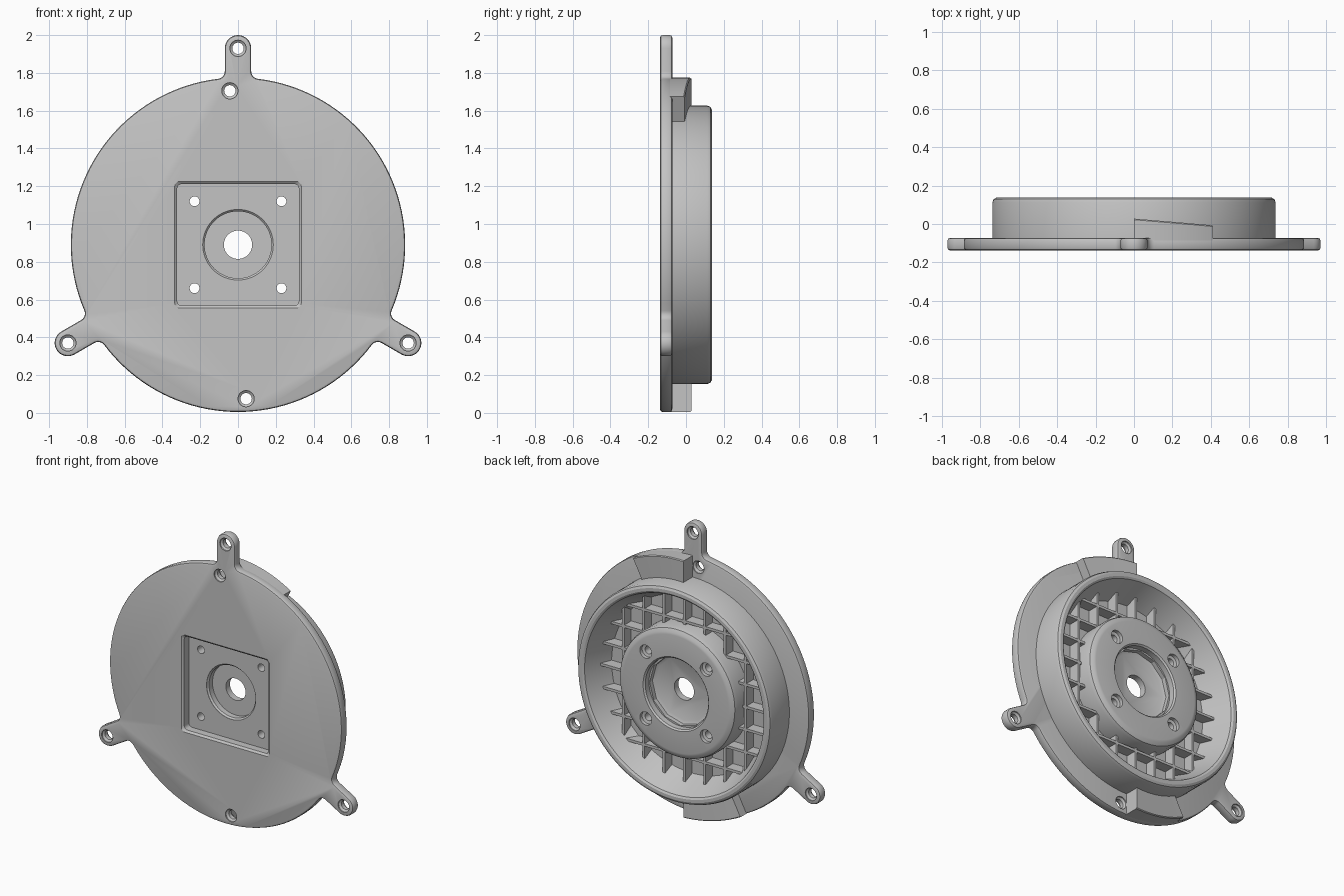
import bpy, bmesh
from math import sin, cos, pi, radians, atan2, asin, sqrt

if "Cube" in bpy.data.objects:
    bpy.data.objects.remove(bpy.data.objects["Cube"])

ZC = 0.89                            # height of the disc axis
FRONT, BACK, TOP = -0.1375, -0.0725, 0.1375
R, EAR_W, EAR_D, FILLET = 0.885, 0.07, 1.04, 0.04

grey = bpy.data.materials.new("grey_plastic")
grey.use_nodes = True
grey.diffuse_color = (0.55, 0.55, 0.55, 1)
grey.node_tree.nodes["Principled BSDF"].inputs["Base Color"].default_value = (0.55, 0.55, 0.55, 1)


def loft(name, rings):
    """Solid skinned through rings of (x, y, z), capped at both ends."""
    bm = bmesh.new()
    vs = [[bm.verts.new(p) for p in ring] for ring in rings]
    n = len(vs[0])
    for a, b in zip(vs, vs[1:]):
        for i in range(n):
            j = (i + 1) % n
            bm.faces.new((a[i], a[j], b[j], b[i]))
    bm.faces.new(vs[0])
    bm.faces.new(vs[-1])
    bmesh.ops.recalc_face_normals(bm, faces=bm.faces)
    mesh = bpy.data.meshes.new(name)
    bm.to_mesh(mesh)
    bm.free()
    mesh.materials.append(grey)
    ob = bpy.data.objects.new(name, mesh)
    bpy.context.scene.collection.objects.link(ob)
    return ob


def lathe(name, profile, x=0, z=0, seg=32):
    """Turned solid about the y direction, from (radius, y) points."""
    return loft(name, [[(x + r * cos(2 * pi * i / seg), y, ZC + z + r * sin(2 * pi * i / seg))
                        for i in range(seg)] for r, y in profile])


def arc(cx, cy, r, a, b, n):
    return [(cx + r * cos(a + (b - a) * i / n), cy + r * sin(a + (b - a) * i / n))
            for i in range(n + 1)]


def flange_outline(inset, y):
    """Disc with three filleted ears, shrunk by inset."""
    v = EAR_W + FILLET
    u = sqrt((R + FILLET) ** 2 - v * v)
    f, w = FILLET + inset, EAR_W - inset
    half = asin(v / (R + FILLET))
    a0 = atan2(v, -u)
    ear = arc(u, -v, f, a0, pi / 2, 6)
    ear += arc(EAR_D, 0, w, -pi / 2, pi / 2, 16)
    ear += arc(u, v, f, -pi / 2, -a0, 6)
    ear += arc(0, 0, R - inset, half, 2 * pi / 3 - half, 40)[1:-1]
    pts = []
    for k in range(3):
        t = pi / 2 + k * 2 * pi / 3
        pts += [(p * cos(t) - q * sin(t), y, ZC + p * sin(t) + q * cos(t)) for p, q in ear]
    return pts


def square_ring(h, y, r=0.025):
    pts = []
    for k in range(4):
        t = k * pi / 2
        c = arc(h - r, h - r, r, 0, pi / 2, 5)
        pts += [(p * cos(t) - q * sin(t), y, ZC + p * sin(t) + q * cos(t)) for p, q in c]
    return pts


# Flange with rounded edges
flange = loft("flange_plate", [flange_outline(i, y) for i, y in (
    (0.014, FRONT), (0.004, FRONT + 0.004), (0, FRONT + 0.014),
    (0, BACK - 0.014), (0.004, BACK - 0.004), (0.014, BACK))])

# Raised rim, sloped dish and central hub
body = lathe("rim_and_hub", [
    (0.737, BACK - 0.0015), (0.737, TOP - 0.025), (0.73, TOP - 0.008), (0.715, TOP),
    (0.695, TOP), (0.682, TOP - 0.008), (0.675, TOP - 0.025), (0.605, -0.055),
    (0.445, -0.055), (0.445, 0.07), (0.437, 0.093), (0.415, 0.107), (0.4, 0.11),
    (0.25, 0.11), (0.24, 0.1), (0.24, 0.06)], seg=128)

# Cutters
cutters = [
    loft("square_recess", [square_ring(h, y) for h, y in (
        (0.34, FRONT - 0.01), (0.335, FRONT), (0.322, FRONT + 0.012), (0.322, -0.075))]),
    lathe("front_counterbore", [(0.187, -0.15), (0.187, -0.073), (0.177, -0.063),
                                (0.177, -0.025)], seg=64),
    lathe("hub_bore", [(0.215, 0.02), (0.235, 0.03), (0.235, 0.08)], seg=12),
    lathe("shaft_hole", [(0.075, -0.2), (0.075, 0.2)], seg=48)]
for sx in (-1, 1):
    for sz in (-1, 1):
        cutters.append(lathe("screw_hole", [(0.026, -0.2), (0.026, 0.08), (0.045, 0.085),
                                            (0.045, 0.2)], 0.23 * sx, 0.23 * sz))

chamfered = [(0.043, FRONT - 0.02), (0.043, FRONT + 0.008), (0.03, FRONT + 0.018),
             (0.03, BACK - 0.018), (0.043, BACK - 0.008), (0.043, BACK + 0.02)]
spots = [(EAR_D * cos(radians(a)), EAR_D * sin(radians(a))) for a in (90, 210, 330)]
spots += [(-0.043, 0.815), (0.043, -0.815)]
flange_cutters = [lathe("mount_hole", chamfered, x, z) for x, z in spots]


def carve(ob, tools):
    for c in tools:
        m = ob.modifiers.new(c.name, 'BOOLEAN')
        m.operation, m.solver, m.object = 'DIFFERENCE', 'EXACT', c
    bpy.context.view_layer.update()
    dg = bpy.context.evaluated_depsgraph_get()
    mesh = bpy.data.meshes.new_from_object(ob.evaluated_get(dg))
    ob.modifiers.clear()
    ob.data = mesh


carve(flange, cutters + flange_cutters)
carve(body, cutters)
for c in cutters + flange_cutters:
    bpy.data.objects.remove(c)

# Locking ramps on the back of the flange, half a turn apart
for name, start in (("upper_ramp", 90), ("lower_ramp", 270)):
    rings = []
    for i in range(15):
        t = radians(start - 27.6 * i / 14)
        y = 0.028 - 0.035 * i / 14
        rings.append([(r * cos(t), h, ZC + r * sin(t)) for r, h in (
            (0.73, -0.1), (0.8845, -0.1), (0.8845, y - 0.006), (0.879, y), (0.73, y))])
    loft(name, rings)

# Stiffening lattice between hub and rim
RIB_TOP, RIB_LOW, RIB_T = 0.02, -0.058, 0.009


def rib(name, t, side, upright):
    start = sqrt(0.44 ** 2 - t * t) - 0.01 if abs(t) < 0.43 else 0
    low, high = (sqrt(r * r - t * t) for r in (0.612, 0.648))
    section = [(start, RIB_LOW), (low, RIB_LOW), (high, RIB_TOP), (start, RIB_TOP)]
    rings = []
    for off in (t - RIB_T, t + RIB_T):
        rings.append([(off, y, ZC + side * s) if upright else (side * s, y, ZC + off)
                      for s, y in section])
    loft(name, rings)


for k in range(-3, 4):
    for side in (-1, 1):
        rib("upright_rib", k * 0.155, side, True)
        rib("level_rib", k * 0.155, side, False)

# Smooth shading with crisp edges
for ob in bpy.context.scene.collection.objects:
    if ob.type == 'MESH':
        ob.data.polygons.foreach_set("use_smooth", [True] * len(ob.data.polygons))
        ob.data.set_sharp_from_angle(angle=radians(28))
